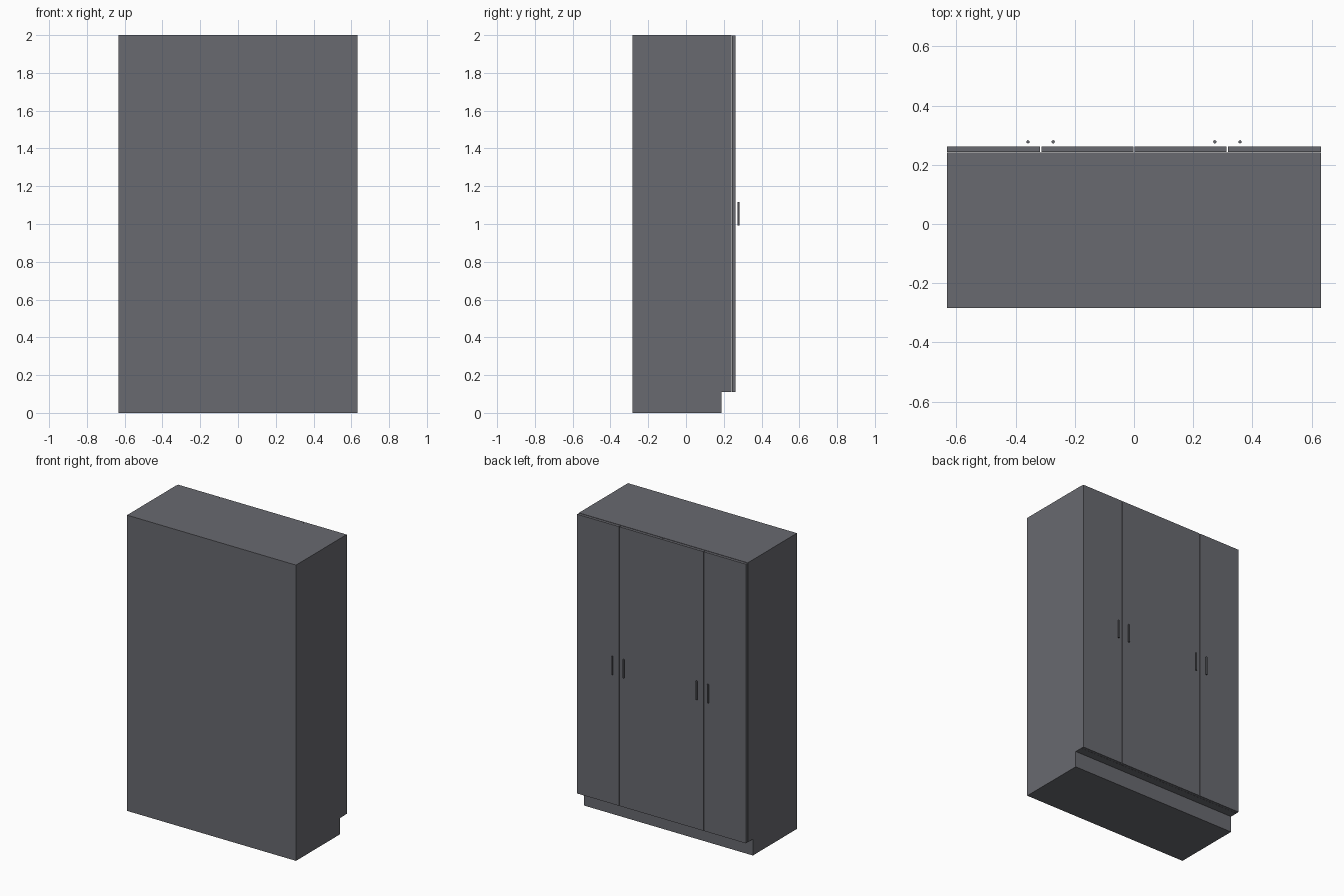
import bpy
import bmesh

cube = bpy.data.objects.get("Cube")
if cube:
    bpy.data.objects.remove(cube, do_unlink=True)


def make_material(name, rgb):
    mat = bpy.data.materials.new(name)
    mat.use_nodes = True
    mat.diffuse_color = (*rgb, 1)
    mat.node_tree.nodes["Principled BSDF"].inputs["Base Color"].default_value = (*rgb, 1)
    return mat


slate = make_material("slate grey", (0.14, 0.143, 0.16))


def finish(name, bm):
    bmesh.ops.recalc_face_normals(bm, faces=bm.faces)
    mesh = bpy.data.meshes.new(name)
    bm.to_mesh(mesh)
    bm.free()
    mesh.materials.append(slate)
    obj = bpy.data.objects.new(name, mesh)
    bpy.context.collection.objects.link(obj)
    return obj


def box(name, low, high):
    bm = bmesh.new()
    bmesh.ops.create_cube(bm, size=1)
    for v in bm.verts:
        v.co = [high[i] if v.co[i] > 0 else low[i] for i in range(3)]
    return finish(name, bm)


HALF, BACK, CARCASS, DOOR = 0.632, -0.283, 0.242, 0.262
TOE, TOE_Y = 0.11, 0.188

# Carcass with recessed toe kick, a side profile extruded across the width
profile = [(BACK, 0), (TOE_Y, 0), (TOE_Y, TOE), (CARCASS, TOE), (CARCASS, 2), (BACK, 2)]
bm = bmesh.new()
side = bm.faces.new([bm.verts.new((-HALF, y, z)) for y, z in profile])
extruded = bmesh.ops.extrude_face_region(bm, geom=[side])
for item in extruded["geom"]:
    if isinstance(item, bmesh.types.BMVert):
        item.co.x = HALF
finish("carcass", bm)

# Four doors and their bar handles, in mirrored pairs
for label, s in (("left", 1), ("right", -1)):
    for part, inner, outer, grip in (("inner", 0.001, 0.313, 0.273),
                                     ("outer", 0.318, 0.631, 0.358)):
        xs = sorted((s * inner, s * outer))
        box(f"{label}_{part}_door", (xs[0], CARCASS + 0.001, TOE), (xs[1], DOOR, 1.998))
        bm = bmesh.new()
        bmesh.ops.create_cone(bm, cap_ends=True, segments=12, radius1=0.0055,
                              radius2=0.0055, depth=0.125)
        bmesh.ops.translate(bm, verts=bm.verts, vec=(s * grip, 0.2775, 1.055))
        handle = finish(f"{label}_{part}_handle", bm)
        for face in handle.data.polygons:
            face.use_smooth = abs(face.normal.z) < 0.5
